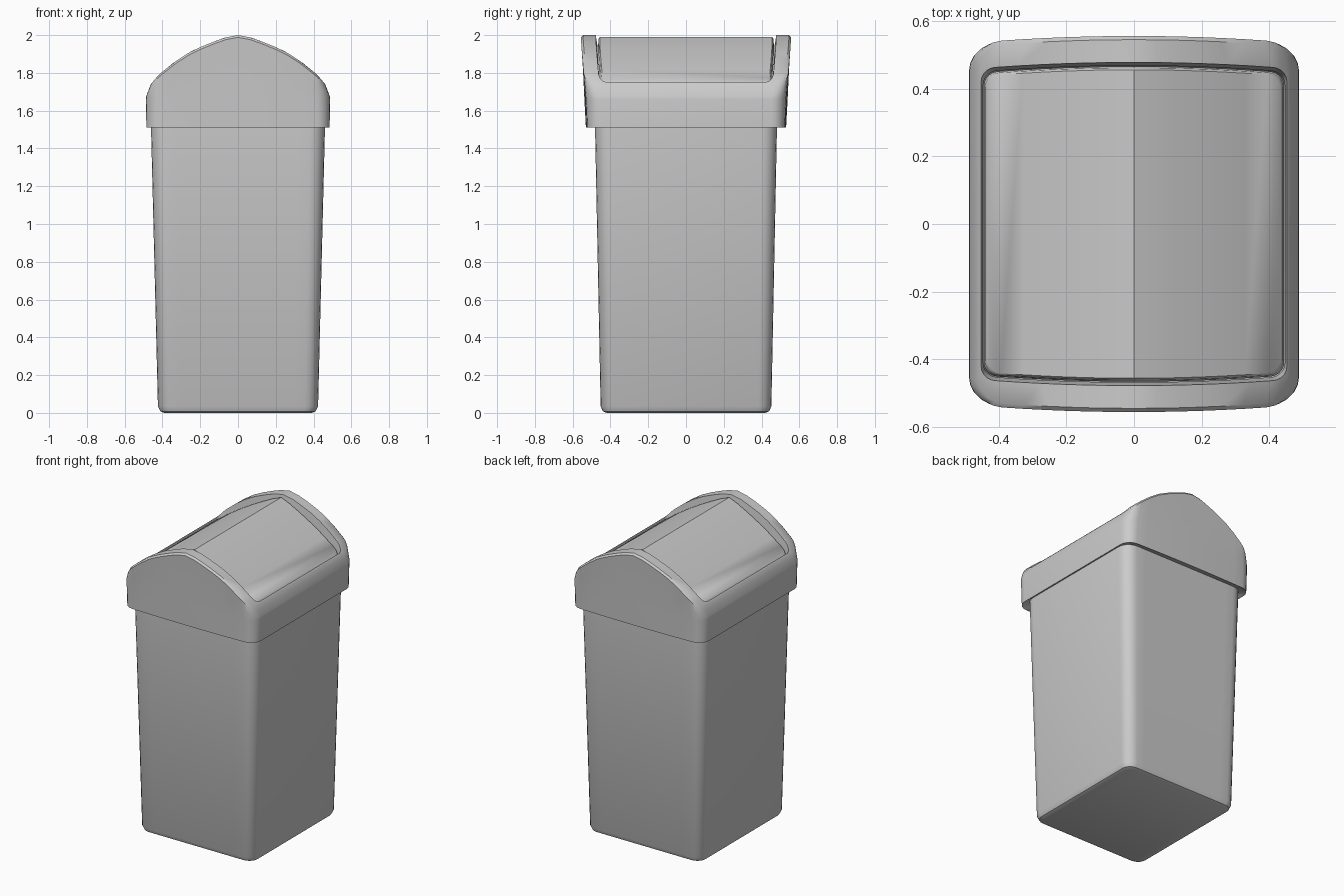
import bpy, bmesh, math

if "Cube" in bpy.data.objects:
    bpy.data.objects.remove(bpy.data.objects["Cube"])

ARCH = [(0, 2.0), (0.08, 1.985), (0.24, 1.92), (0.34, 1.855), (0.42, 1.79), (0.47, 1.73), (0.50, 1.66)]
FLAP = [(0, 1.99), (0.08, 1.957), (0.24, 1.872), (0.36, 1.797), (0.43, 1.75), (0.50, 1.71)]


def curve(points, x):
    """Height of a symmetric piecewise profile at x."""
    x = abs(x)
    for (x0, z0), (x1, z1) in zip(points, points[1:]):
        if x <= x1:
            return z0 + (z1 - z0) * (x - x0) / (x1 - x0)
    return points[-1][1]


def ring(hx, hy, r, z, bulge=0.0, cuts=12, segs=5):
    """Rounded rectangle; z is a number or a function of x; ends may bow outwards."""
    half = []
    for k in range(segs + 1):
        a = math.pi + k / segs * math.pi / 2
        half.append((-hx + r + r * math.cos(a), -hy + r + r * math.sin(a)))
    w = hx - r
    half += [(-w + 2 * w * k / cuts, -hy) for k in range(1, cuts)]
    half += [(-x, y) for x, y in reversed(half[:segs + 1])]
    half = [(x, y + bulge * (x / hx) ** 2 * (-y / hy)) for x, y in half]
    full = half + [(x, -y) for x, y in reversed(half)]
    return [(x, y, z(x) if callable(z) else z) for x, y in full]


def loft(name, rings, cap_start=False, cap_end=False):
    bm = bmesh.new()
    rows = [[bm.verts.new(p) for p in r] for r in rings]
    n = len(rows[0])
    for a, b in zip(rows, rows[1:]):
        for i in range(n):
            j = (i + 1) % n
            bm.faces.new((a[i], a[j], b[j], b[i]))
    # caps are strips running front to back
    for row, wanted in ((rows[0], cap_start), (rows[-1], cap_end)):
        if wanted:
            for i in range(n // 2 - 1):
                q = (row[i], row[i + 1], row[n - 2 - i], row[n - 1 - i])
                bm.faces.new(q if row is rows[-1] else q[::-1])
    # the end quads of each cap share the short side edge of the ring
    bmesh.ops.recalc_face_normals(bm, faces=bm.faces)
    me = bpy.data.meshes.new(name)
    bm.to_mesh(me)
    bm.free()
    ob = bpy.data.objects.new(name, me)
    bpy.context.collection.objects.link(ob)
    bpy.ops.object.select_all(action='DESELECT')
    ob.select_set(True)
    bpy.context.view_layer.objects.active = ob
    bpy.ops.object.shade_smooth_by_angle(angle=math.radians(40))
    return ob


def arch(x):
    return curve(ARCH, x)


def flap(x):
    return curve(FLAP, x)


# tapered bin body with softened foot
loft("bin_body", [
    ring(0.39, 0.42, 0.05, 0.0),
    ring(0.41, 0.44, 0.06, 0.008),
    ring(0.424, 0.452, 0.07, 0.035),
    ring(0.461, 0.482, 0.08, 1.53),
], cap_start=True)

# lid frame: skirt, rounded shoulder, arched rim and inner wall
loft("lid_frame", [
    ring(0.458, 0.478, 0.08, 1.525),
    ring(0.478, 0.523, 0.07, 1.512),
    ring(0.485, 0.53, 0.07, 1.51, 0.01),
    ring(0.488, 0.538, 0.075, 1.66, 0.012),
    ring(0.486, 0.546, 0.08, lambda x: 1.66 + 0.5 * (arch(x) - 1.66), 0.015),
    ring(0.472, 0.556, 0.08, lambda x: arch(x) - 0.012, 0.02),
    ring(0.462, 0.545, 0.075, arch, 0.02),
    ring(0.452, 0.478, 0.04, arch, 0.018),
    ring(0.446, 0.468, 0.04, lambda x: flap(x) - 0.05, 0.018),
])

# swinging flap with a short turned-down edge
loft("swing_flap", [
    ring(0.444, 0.466, 0.04, lambda x: flap(x) - 0.045, 0.018),
    ring(0.440, 0.462, 0.04, lambda x: flap(x) - 0.008, 0.018),
    ring(0.434, 0.456, 0.04, flap, 0.018),
], cap_end=True)
